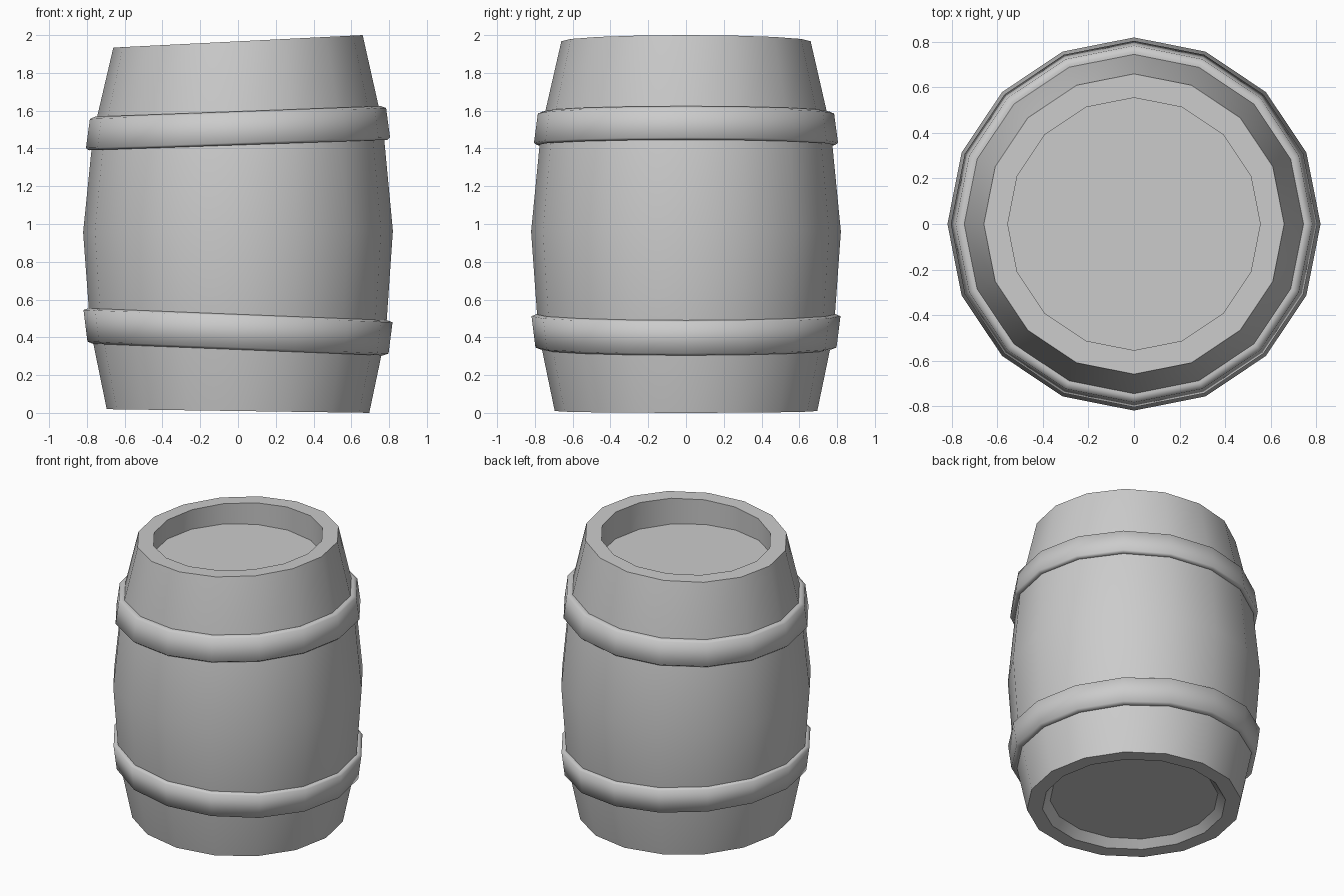
import bpy, bmesh, math

if "Cube" in bpy.data.objects:
    bpy.data.objects.remove(bpy.data.objects["Cube"])

SIDES = 16


def lathe(name, profile, closed_ends=False):
    """Spin (radius, height, tilt) points round z; tilt slopes a ring along x."""
    bm = bmesh.new()
    rings = []
    for r, z, tilt in profile:
        ring = []
        for i in range(SIDES):
            a = 2 * math.pi * i / SIDES
            x, y = r * math.cos(a), r * math.sin(a)
            ring.append(bm.verts.new((x, y, z + tilt * x)))
        rings.append(ring)
    for low, high in zip(rings, rings[1:]):
        for i in range(SIDES):
            j = (i + 1) % SIDES
            bm.faces.new((low[i], low[j], high[j], high[i]))
    if closed_ends:
        bm.faces.new(rings[0][::-1])
        bm.faces.new(rings[-1])
        bmesh.ops.recalc_face_normals(bm, faces=bm.faces)
    mesh = bpy.data.meshes.new(name)
    bm.to_mesh(mesh)
    bm.free()
    obj = bpy.data.objects.new(name, mesh)
    bpy.context.collection.objects.link(obj)
    bpy.ops.object.select_all(action='DESELECT')
    obj.select_set(True)
    bpy.context.view_layer.objects.active = obj
    return obj


# Bulging body with recessed base and lid, and a crooked top rim
lathe("barrel_body", [
    (0.545, 0.065, 0),
    (0.595, 0.01, -0.014),
    (0.695, 0.01, -0.014),
    (0.782, 0.43, -0.02),
    (0.82, 0.96, 0.005),
    (0.767, 1.50, 0.03),
    (0.66, 1.967, 0.05),
    (0.555, 1.967, 0.05),
    (0.56, 1.80, 0),
], closed_ends=True)
bpy.ops.object.shade_smooth_by_angle(angle=math.radians(32))

# Rounded hoops, tilted opposite ways, edges buried in the body
lathe("lower_hoop", [
    (0.745, 0.34, -0.04), (0.768, 0.335, -0.04), (0.797, 0.346, -0.04),
    (0.818, 0.512, -0.04), (0.792, 0.522, -0.04), (0.77, 0.515, -0.04),
])
bpy.ops.object.shade_smooth()
lathe("upper_hoop", [
    (0.755, 1.425, 0.035), (0.79, 1.418, 0.035), (0.805, 1.43, 0.035),
    (0.784, 1.585, 0.037), (0.757, 1.596, 0.037), (0.73, 1.59, 0.037),
])
bpy.ops.object.shade_smooth()
